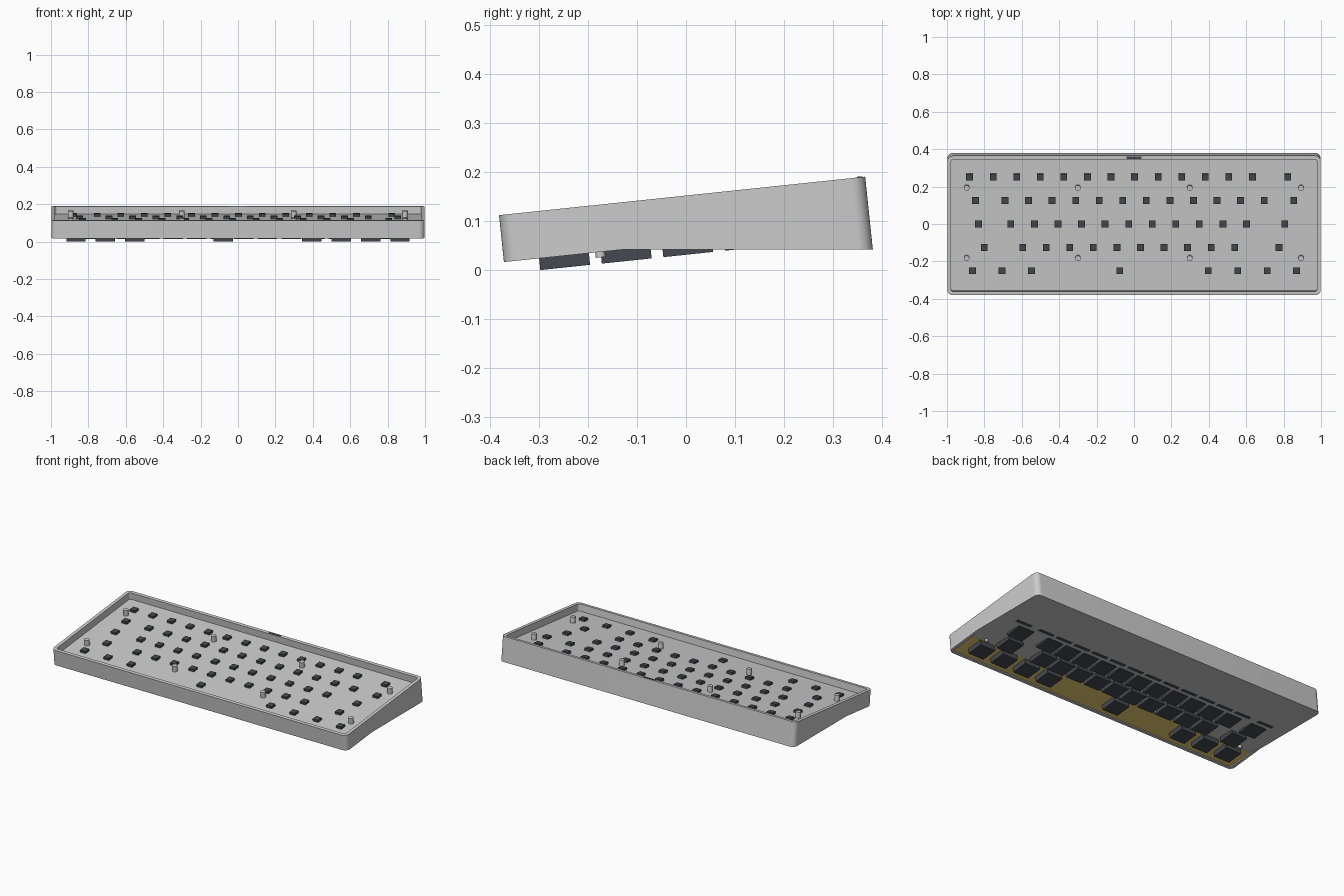
import bpy, bmesh, math
from mathutils import Matrix, Vector

if "Cube" in bpy.data.objects:
    bpy.data.objects.remove(bpy.data.objects["Cube"])

TILT = math.radians(6)
S, C = math.sin(TILT), math.cos(TILT)
Z0 = 0.152                       # height of the tilted top plane at y = 0
FLOOR = 0.042                    # height of the flat underside
MID, HX, HY = -0.008, 0.998, 0.375
WALL, DECK, LOW = 0.02, -0.042, -0.096
U = 0.126                        # key spacing
PLACE = Matrix.Translation((0, 0, Z0)) @ Matrix.Rotation(TILT, 4, 'X')


def material(name, color):
    m = bpy.data.materials.new(name)
    m.diffuse_color = color
    m.use_nodes = True
    m.node_tree.nodes["Principled BSDF"].inputs["Base Color"].default_value = m.diffuse_color
    return m


def finish(bm, name, mat=None):
    bmesh.ops.recalc_face_normals(bm, faces=bm.faces)
    me = bpy.data.meshes.new(name)
    bm.to_mesh(me)
    bm.free()
    ob = bpy.data.objects.new(name, me)
    bpy.context.collection.objects.link(ob)
    ob.matrix_world = PLACE
    if mat:
        me.materials.append(mat)
    return ob


def box(bm, x0, x1, y0, y1, z0, z1):
    m = Matrix.Translation(((x0 + x1) / 2, (y0 + y1) / 2, (z0 + z1) / 2))
    bmesh.ops.create_cube(bm, size=1, matrix=m @ Matrix.Diagonal((x1 - x0, y1 - y0, z1 - z0, 1)))


def cylinder(bm, x, y, r, z0, z1):
    bmesh.ops.create_cone(bm, cap_ends=True, segments=20, radius1=r, radius2=r, depth=z1 - z0,
                          matrix=Matrix.Translation((x, y, (z0 + z1) / 2)))


def floor_w(v):                  # tilted-frame height of the flat underside
    return (FLOOR - Z0 - v * S) / C


KINK = (FLOOR - Z0 - LOW * C) / S


def outline(inset, r, n=8):
    pts = []
    hx, hy = HX - inset, HY - inset
    for k, (sx, sy) in enumerate(((1, 1), (-1, 1), (-1, -1), (1, -1))):
        for i in range(n + 1):
            a = math.pi / 2 * (k + i / n)
            pts.append((sx * (hx - r) + r * math.cos(a), MID + sy * (hy - r) + r * math.sin(a)))
        if k == 1:
            pts.append((-hx, KINK))
    return pts + [(hx, KINK)]


# Case: rounded tray with a sunken deck and a wedge-shaped underside
bm = bmesh.new()
outer, inner = outline(0, 0.03), outline(WALL, 0.012)
rings = [[bm.verts.new((x, y, min(LOW, floor_w(y)))) for x, y in outer],
         [bm.verts.new((x, y, 0)) for x, y in outer],
         [bm.verts.new((x, y, 0)) for x, y in inner],
         [bm.verts.new((x, y, DECK)) for x, y in inner]]
N = len(outer)
for a, b in zip(rings, rings[1:]):
    for i in range(N):
        j = (i + 1) % N
        bm.faces.new((a[i], a[j], b[j], b[i]))
bm.faces.new(rings[3])
left = 18                        # index of the left kink vertex
bm.faces.new(rings[0][left:])
bm.faces.new(rings[0][:left + 1] + [rings[0][-1]])
case = finish(bm, "case")

# Recess under the front, where the plate shows
PLATE = -0.089
split = (FLOOR - Z0 - PLATE * C) / S
front = MID - HY + 0.015
profile = [(front, -0.2), (front, PLATE), (split, PLATE), (KINK, LOW), (KINK, -0.2)]
bm = bmesh.new()
f = bm.faces.new([bm.verts.new((-0.98, y, z)) for y, z in profile])
ext = bmesh.ops.extrude_face_region(bm, geom=[f])
bmesh.ops.translate(bm, vec=Vector((1.96, 0, 0)),
                    verts=[v for v in ext["geom"] if isinstance(v, bmesh.types.BMVert)])
cutter = finish(bm, "recess_cutter")
cutter.hide_render = True
bpy.context.view_layer.update()
mod = case.modifiers.new("recess", 'BOOLEAN')
mod.object, mod.operation, mod.solver = cutter, 'DIFFERENCE', 'EXACT'
bpy.context.view_layer.objects.active = case
case.select_set(True)
bpy.ops.object.modifier_apply(modifier=mod.name)
bpy.data.objects.remove(cutter)
bpy.ops.object.shade_smooth_by_angle(angle=math.radians(30))
case.select_set(False)

# Brass plate visible from below
brass = material("brass", (0.8, 0.62, 0.16, 1))
bm = bmesh.new()
box(bm, -0.979, 0.979, front, split, PLATE - 0.0005, PLATE + 0.006)
finish(bm, "plate", brass)

# Switches: housings below the deck, stems above it
dark = material("dark_plastic", (0.06, 0.065, 0.08, 1))
rows = [[1] * 13 + [2],
        [1.5] + [1] * 12 + [1.5],
        [1.75] + [1] * 11 + [2.25],
        [2.25] + [1] * 10 + [2.75],
        [1.25] * 3 + [6.25] + [1.25] * 4]
bodies, stems = bmesh.new(), bmesh.new()
for r, widths in enumerate(rows):
    y, x = MID + (2 - r) * U, -7.5 * U
    for w in widths:
        cx = x + w * U / 2
        x += w * U
        box(bodies, cx - 0.052, cx + 0.052, y - 0.051, y + 0.051, -0.12, -0.06)
        sx, sy = cx + 0.003, y + 0.005
        box(stems, sx - 0.018, sx + 0.018, sy - 0.018, sy + 0.018, -0.06, -0.028)
finish(bodies, "switch_housings", dark)
finish(stems, "switch_stems", dark)

# Standoff posts with screw ends below
bm = bmesh.new()
for x in (-0.895, -0.3, 0.298, 0.893):
    for y in (0.192, -0.186):
        cylinder(bm, x, y, 0.015, -0.06, -0.007)
        cylinder(bm, x, y, 0.01, -0.107, -0.06)
posts = finish(bm, "standoffs")
bpy.context.view_layer.objects.active = posts
posts.select_set(True)
bpy.ops.object.shade_smooth_by_angle(angle=math.radians(30))

# Connector set into the rear wall
bm = bmesh.new()
box(bm, -0.04, 0.04, 0.350, 0.362, -0.03, 0.0015)
finish(bm, "rear_connector", dark)
